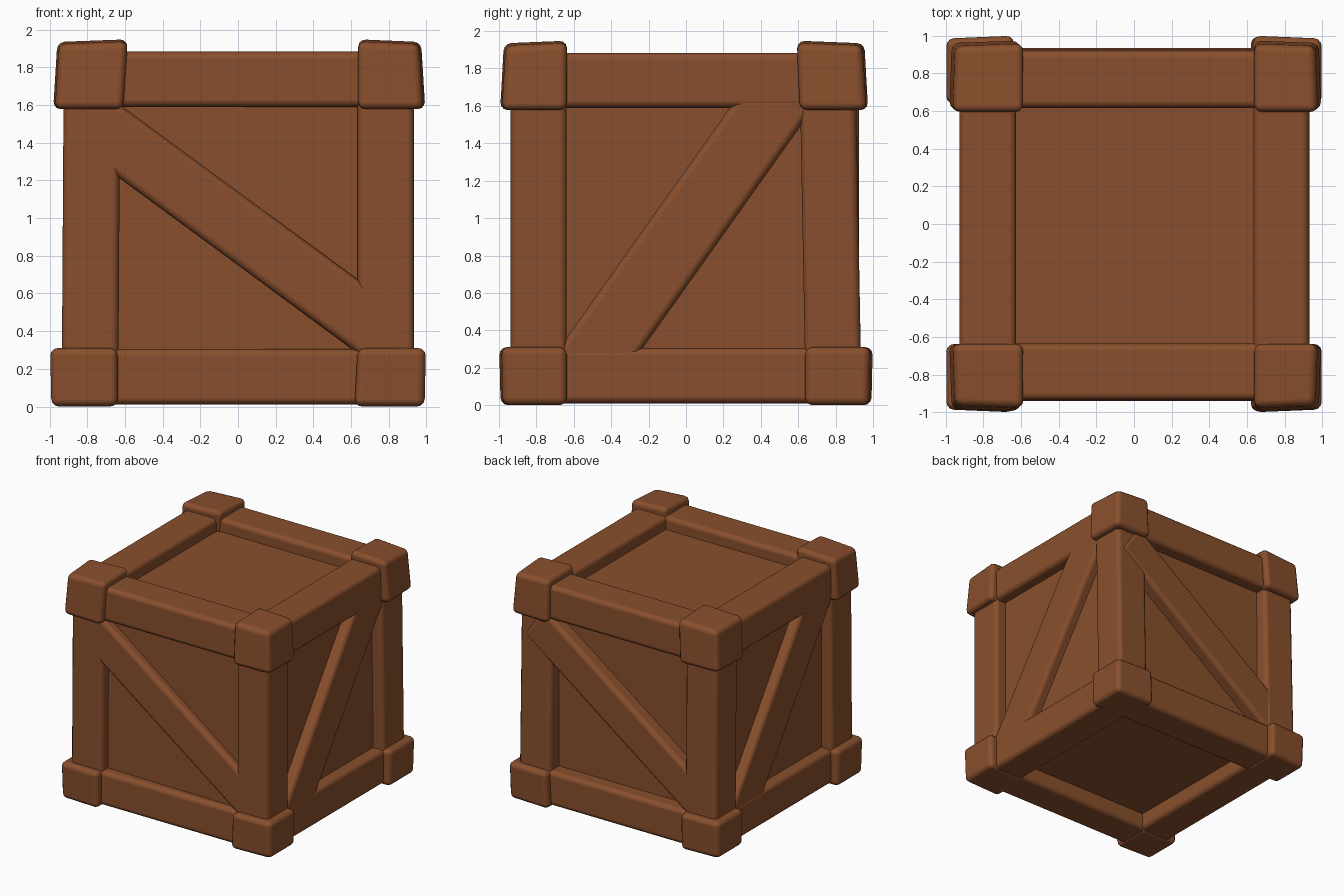
import bpy, bmesh, math
from mathutils import Matrix, Vector

if "Cube" in bpy.data.objects:
    bpy.data.objects.remove(bpy.data.objects["Cube"])

wood = bpy.data.materials.new("brown_wood")
wood.diffuse_color = (0.25, 0.078, 0.026, 1)
wood.use_nodes = True
wood.node_tree.nodes["Principled BSDF"].inputs["Base Color"].default_value = wood.diffuse_color


def box(name, place, bevel=0.04, matrix=None):
    """Cube whose corners (signs -1/+1) are put where place(sx, sy, sz) says."""
    bm = bmesh.new()
    bmesh.ops.create_cube(bm, size=2)
    for v in bm.verts:
        v.co = Vector(place(*[round(c) for c in v.co]))
    if matrix:
        bm.transform(matrix)
    bmesh.ops.recalc_face_normals(bm, faces=bm.faces)
    me = bpy.data.meshes.new(name)
    bm.to_mesh(me)
    bm.free()
    me.materials.append(wood)
    ob = bpy.data.objects.new(name, me)
    bpy.context.collection.objects.link(ob)
    if bevel:
        for p in me.polygons:
            p.use_smooth = True
        mod = ob.modifiers.new("round_edges", 'BEVEL')
        mod.width, mod.segments, mod.limit_method = bevel, 3, 'NONE'
        mod.harden_normals = True
    return ob


def span(lo, hi):
    return lambda *s: [lo[i] if s[i] < 0 else hi[i] for i in range(3)]


# Recessed panels: all six faces of one inner box, the front one slightly skewed
def panels(a, b, c):
    y = 0.81 if b > 0 else (-0.85 if a < 0 else -0.88)
    return a * 0.835, y, 0.145 if c < 0 else 1.775


box("inner_panels", panels, bevel=0)

# Horizontal beams along the top and bottom edges
for level, z0, z1 in (("bottom", 0.01, 0.305), ("top", 1.59, 1.883)):
    back = 0.92 if level == "top" else 0.935
    box(level + "_beam_front", span((-0.8, -0.935, z0), (0.8, -0.635, z1)))
    box(level + "_beam_back", span((-0.8, back - 0.305, z0), (0.8, back, z1)))
    box(level + "_beam_left", span((-0.925, -0.8, z0), (-0.625, 0.8, z1)))
    box(level + "_beam_right", span((0.635, -0.8, z0), (0.93, 0.8, z1)))

# Corner posts, leaning in slightly at the top, and corner blocks
for sx in (-1, 1):
    for sy in (-1, 1):
        tag = ("front" if sy < 0 else "back") + ("_left" if sx < 0 else "_right")

        def post(a, b, c):
            lean_x = 0.01 if (c > 0 and sx < 0) else 0
            lean_y = 0.03 if (c > 0 and sy > 0) else 0
            x = (0.935 if a == sx else 0.635) - lean_x
            y = (0.937 if b == sy else 0.638) - lean_y
            return sx * x, sy * y, 0.15 if c < 0 else 1.75
        box("post_" + tag, post)

        def top_block(a, b, c):
            ox, oy, up = a == sx, b == sy, c > 0
            if ox:
                x = (0.982 if sx < 0 else 0.995) - 0.012 * oy - 0.022 * up
            else:
                x = 0.61 - 0.025 * up if sx < 0 else 0.638
            if oy:
                y = (0.995 if sy < 0 else 0.975) - 0.012 * ox - 0.02 * up
            else:
                y = 0.636 if sy < 0 else 0.608 - 0.015 * up
            z = 1.95 - 0.014 * (ox + oy) if up else 1.578
            return sx * x, sy * y, z
        box("top_block_" + tag, top_block)

        def bottom_block(a, b, c):
            ox, oy, up = a == sx, b == sy, c > 0
            x = (0.997 if up else 0.99) if ox else 0.638
            if sx > 0 and not ox:
                x = 0.635 if up else 0.618
            y = (1.0 if up else 0.993) - 0.015 * ox if oy else 0.637
            return sx * x, sy * y, 0.31 if up else 0.0
        box("bottom_block_" + tag, bottom_block)


# Diagonal braces: a shallow pair (front/back) and a steep pair (right/left)
def brace(name, length, width, tilt, outer, turn):
    place = span((-length / 2, -outer, -width / 2), (length / 2, -outer + 0.25, width / 2))
    m = (Matrix.Rotation(math.radians(turn), 4, 'Z')
         @ Matrix.Translation((0, 0, 0.945))
         @ Matrix.Rotation(math.radians(-tilt), 4, 'Y'))
    box(name, place, 0.04, m)


brace("brace_front", 2.0, 0.315, -36.3, 0.938, 0)
brace("brace_back", 2.0, 0.315, -36.3, 0.925, 180)
brace("brace_right", 1.93, 0.365, 54.6, 0.926, 90)
brace("brace_left", 1.93, 0.365, 54.6, 0.92, 270)
